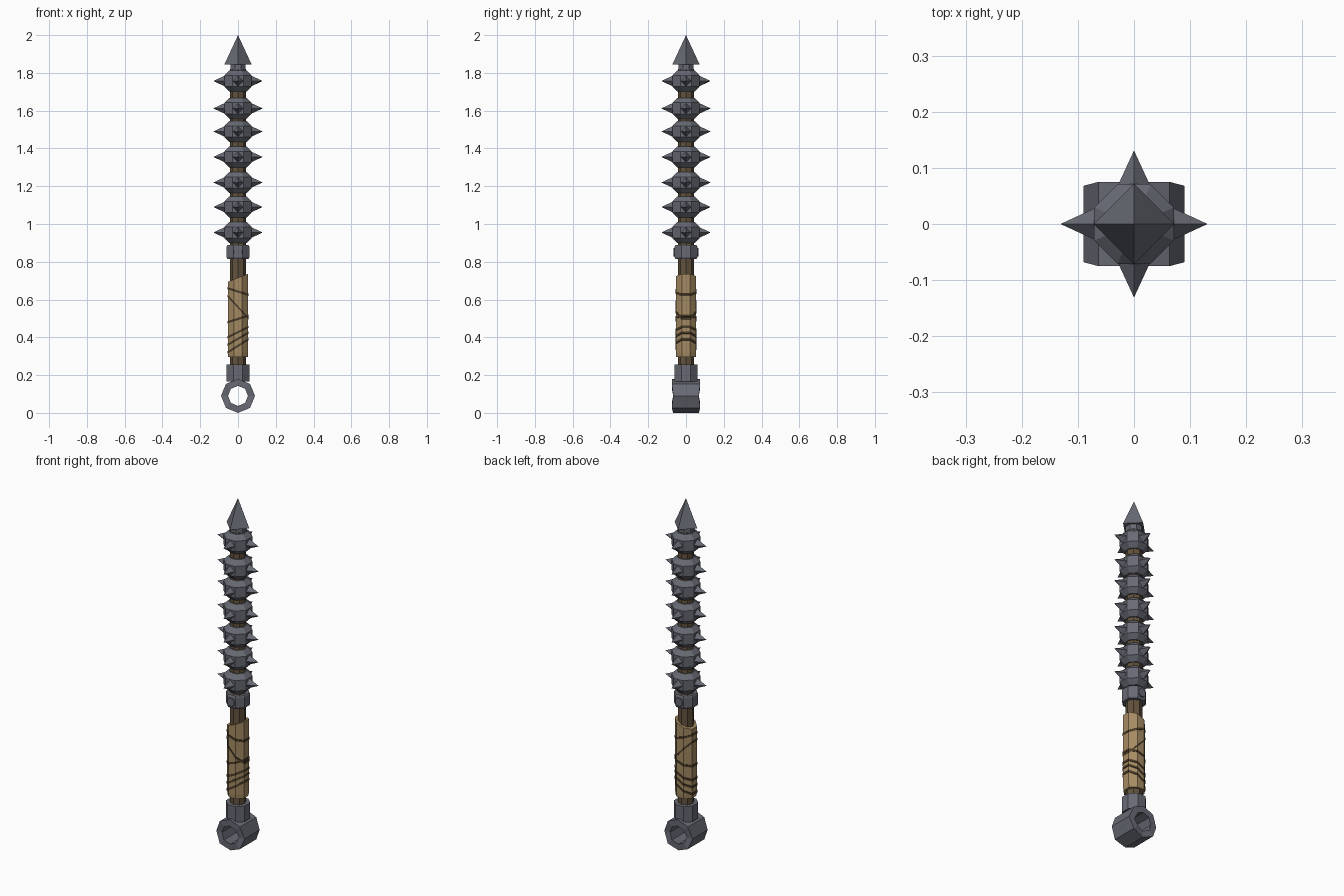
import bpy, bmesh, math
from mathutils import Matrix

if "Cube" in bpy.data.objects:
    bpy.data.objects.remove(bpy.data.objects["Cube"])


def material(name, rgb):
    m = bpy.data.materials.new(name)
    m.diffuse_color = (*rgb, 1)
    m.use_nodes = True
    m.node_tree.nodes["Principled BSDF"].inputs["Base Color"].default_value = m.diffuse_color
    return m


METAL = material("dark iron", (0.138, 0.144, 0.175))
WOOD = material("brown wood", (0.125, 0.085, 0.045))
WRAP = material("tan leather", (0.38, 0.26, 0.125))
CORD = material("dark cord", (0.07, 0.045, 0.022))


def finish(name, bm, mat):
    bmesh.ops.recalc_face_normals(bm, faces=bm.faces)
    me = bpy.data.meshes.new(name)
    bm.to_mesh(me)
    bm.free()
    me.materials.append(mat)
    ob = bpy.data.objects.new(name, me)
    bpy.context.collection.objects.link(ob)
    return ob


def lathe(bm, profile, sides=8, flat=True, slope=None):
    """Stack of polygons; profile = (apothem or radius, z). slope tilts each level along x."""
    off = math.pi / sides if flat else 0
    k = 1 / math.cos(math.pi / sides) if flat else 1
    rings = []
    for j, (r, z) in enumerate(profile):
        ring = []
        for i in range(sides):
            a = off + 2 * math.pi * i / sides
            x, y = r * k * math.cos(a), r * k * math.sin(a)
            ring.append(bm.verts.new((x, y, z + (slope[j] * x if slope else 0))))
        rings.append(ring)
    for a, b in zip(rings, rings[1:]):
        for i in range(sides):
            n = (i + 1) % sides
            bm.faces.new((a[i], a[n], b[n], b[i]))
    bm.faces.new(rings[0][::-1])
    bm.faces.new(rings[-1])


def turned(name, mat, profile, **kw):
    bm = bmesh.new()
    lathe(bm, profile, **kw)
    return finish(name, bm, mat)


# Wooden shaft and leather grip with a slanted upper end
turned("shaft", WOOD, [(0.043, 0.2), (0.043, 1.82)], flat=False)
turned("grip", WRAP, [(0.052, 0.295), (0.054, 0.32), (0.054, 0.715)], slope=[0, 0, 0.4])

# Cords around the grip: (z at left side, z at right side)
for left, right in [(.66, .625), (.62, .50), (.48, .515), (.40, .455), (.36, .425), (.32, .39)]:
    mid, s = (left + right) / 2, (right - left) / 0.11
    turned("grip_cord", CORD, [(0.0565, mid - 0.006), (0.0565, mid + 0.006)], slope=[s, s])

# Iron collars
turned("lower_collar", METAL, [(0.06, 0.165), (0.06, 0.255)])
turned("upper_collar", METAL, [(0.056, 0.815), (0.06, 0.825), (0.06, 0.88), (0.056, 0.888)])
for side in (-1, 1):
    bm = bmesh.new()
    lathe(bm, [(0.024, 0.05), (0.022, 0.066)])
    bm.transform(Matrix.Translation((0, 0, 0.85)) @ Matrix.Rotation(-side * math.pi / 2, 4, 'X'))
    finish("collar_rivet", bm, METAL)

# Seven spiked iron rings
for z in (0.955, 1.09, 1.22, 1.355, 1.49, 1.612, 1.757):
    bm = bmesh.new()
    lathe(bm, [(0.045, -0.056), (0.071, -0.03), (0.071, 0.03), (0.045, 0.056)])
    for i in range(4):
        d = bmesh.ops.create_cone(bm, cap_ends=True, segments=4, radius1=0.03, radius2=0,
                                  depth=0.065)
        m = (Matrix.Rotation(i * math.pi / 2, 4, 'Z') @ Matrix.Translation((0.0985, 0, 0))
             @ Matrix.Rotation(math.pi / 2, 4, 'Y'))
        bmesh.ops.transform(bm, matrix=m, verts=d["verts"])
    bm.transform(Matrix.Translation((0, 0, z)))
    finish("spiked_ring", bm, METAL)

# Pointed tip and its neck
turned("tip_neck", METAL, [(0.041, 1.79), (0.041, 1.85)])
bm = bmesh.new()
bmesh.ops.create_cone(bm, cap_ends=True, segments=4, radius1=0.072, radius2=0, depth=0.155)
bm.transform(Matrix.Translation((0, 0, 1.9225)))
finish("tip", bm, METAL)

# Pommel ring: octagonal tube open along y
bm = bmesh.new()
loops = []
for r, side in ((0.09, -1), (0.09, 1), (0.053, 1), (0.053, -1)):
    loop = []
    for i in range(8):
        a = i * math.pi / 4
        y = 0.075 if i % 2 or i == 2 else 0.068
        loop.append(bm.verts.new((r * math.cos(a), side * y, 0.09 + r * math.sin(a))))
    loops.append(loop)
for a, b in zip(loops, loops[1:] + loops[:1]):
    for i in range(8):
        n = (i + 1) % 8
        bm.faces.new((a[i], a[n], b[n], b[i]))
finish("pommel_ring", bm, METAL)
